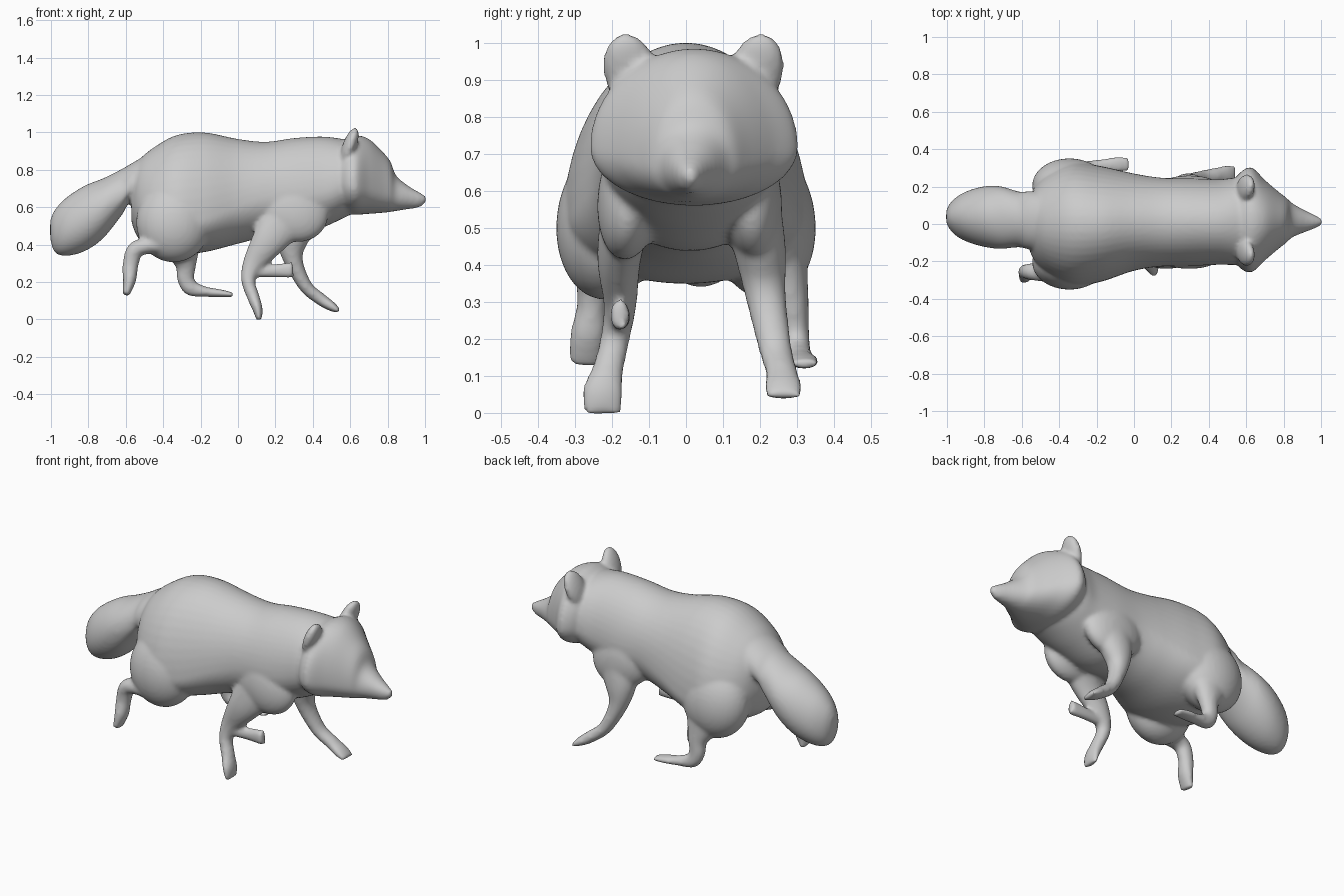
import bpy, bmesh
from math import sin, cos, pi
from mathutils import Vector, Matrix

SIDES = 48
bm = bmesh.new()


def smooth_path(points, steps=6):
    """Catmull-Rom interpolation of every component of the points."""
    pts = [points[0]] + list(points) + [points[-1]]
    out = []
    for i in range(1, len(pts) - 2):
        for k in range(steps):
            t = k / steps
            out.append([0.5 * (2 * b + (c - a) * t + (2 * a - 5 * b + 4 * c - d) * t * t
                               + (3 * b - a - 3 * c + d) * t ** 3)
                        for a, b, c, d in zip(*pts[i - 1:i + 3])])
    out.append(list(points[-1]))
    return out


def skin(rings):
    """Bridge closed rings and cap both ends."""
    loops = [[bm.verts.new(p) for p in r] for r in rings]
    for a, b in zip(loops, loops[1:]):
        for i in range(SIDES):
            j = (i + 1) % SIDES
            bm.faces.new((a[i], a[j], b[j], b[i]))
    bm.faces.new(loops[0][::-1])
    bm.faces.new(loops[-1])


def trunk(sections):
    """Upright rings along x: (x, y centre, z bottom, z widest, z top, half width)."""
    rings = []
    for x, y, lo, mid, hi, w in smooth_path(sections):
        ring = []
        for i in range(SIDES):
            a = 2 * pi * i / SIDES
            s = sin(a)
            ring.append((x, y + w * cos(a), mid + s * ((hi - mid) if s > 0 else (mid - lo))))
        rings.append(ring)
    skin(rings)


def limb(points):
    """Tube along a path: (x, y, z, sideways radius, fore-aft radius)."""
    path = smooth_path(points)
    pos = [Vector(p[:3]) for p in path]
    rings = []
    for i, p in enumerate(path):
        t = (pos[min(i + 1, len(pos) - 1)] - pos[max(i - 1, 0)]).normalized()
        u = (Vector((0, 1, 0)) - t * t.y).normalized()
        v = t.cross(u)
        rings.append([pos[i] + u * p[3] * cos(2 * pi * k / SIDES) + v * p[4] * sin(2 * pi * k / SIDES)
                      for k in range(SIDES)])
    skin(rings)


def ball(centre, radii, tilt=0, lean=0):
    m = (Matrix.Translation(centre) @ Matrix.Rotation(lean, 4, 'X')
         @ Matrix.Rotation(tilt, 4, 'Y') @ Matrix.Diagonal((*radii, 1)))
    bmesh.ops.create_uvsphere(bm, u_segments=32, v_segments=20, radius=1, matrix=m)


# Torso and neck
trunk([(-0.57, 0, .52, .62, .76, .11), (-0.53, 0, .43, .60, .85, .20),
       (-0.45, 0, .38, .55, .92, .28), (-0.33, 0, .35, .52, .985, .33),
       (-0.18, 0, .36, .53, 1.0, .31), (0, .01, .405, .60, .965, .26),
       (.15, .01, .44, .65, .95, .237), (.30, .01, .44, .65, .97, .235),
       (.45, .01, .49, .68, .978, .228), (.56, .015, .54, .72, .965, .23),
       (.64, .01, .58, .75, .95, .18)])

# Tail
trunk([(-0.36, .01, .70, .80, .955, .16), (-0.56, .02, .64, .72, .84, .155),
       (-0.62, .025, .56, .66, .805, .15), (-0.72, .035, .435, .60, .755, .168),
       (-0.82, .04, .365, .54, .715, .158), (-0.92, .04, .34, .49, .65, .123),
       (-0.98, .04, .36, .47, .585, .075), (-1.004, .04, .43, .48, .53, .03)])

# Head with cheek ruff and pointed snout
trunk([(.53, .02, .58, .73, .94, .21), (.575, .02, .567, .725, .965, .262),
       (.63, .022, .56, .715, .985, .28), (.70, .02, .565, .70, .965, .215),
       (.77, .02, .57, .68, .90, .155), (.815, .02, .575, .67, .845, .12),
       (.845, .02, .58, .66, .77, .092), (.91, .015, .59, .655, .715, .06),
       (.97, .012, .60, .645, .68, .034), (1.004, .012, .625, .643, .66, .015)])

# Ears, haunches and shoulders on both sides
for s in (-1, 1):
    ball((.595, .02 + s * .172, .925), (.037, .072, .107), .35, -s * .2)
    ball((-.345, s * .205, .52), (.20, .145, .215), 0, s * .12)
    ball((.29, .01 + s * .16, .59), (.20, .088, .17), .5, s * .12)

# Front leg reaching forward
limb([(.32, .17, .60, .08, .15), (.29, .20, .44, .07, .095), (.295, .215, .32, .055, .052),
      (.36, .24, .18, .045, .036), (.44, .258, .11, .043, .033), (.50, .262, .07, .052, .026),
      (.54, .262, .045, .048, .012)])

# Front leg planted below the chest, with its forward spur
limb([(.29, -.15, .60, .07, .15), (.17, -.18, .43, .06, .095), (.085, -.178, .30, .045, .06),
      (.055, -.19, .21, .04, .038), (.082, -.21, .12, .042, .033), (.105, -.225, .055, .055, .027),
      (.113, -.225, -.002, .05, .014)])
limb([(.08, -.18, .255, .025, .03), (.20, -.175, .26, .024, .036), (.295, -.18, .265, .026, .045)])

# Hind leg folded backward
limb([(-.36, -.25, .41, .08, .07), (-.48, -.255, .395, .055, .045), (-.55, -.255, .37, .045, .045),
      (-.575, -.255, .29, .04, .042), (-.58, -.265, .21, .048, .035), (-.60, -.275, .13, .045, .018)])

# Hind leg with flat forward foot
limb([(-.31, .25, .43, .08, .13), (-.28, .285, .30, .047, .06), (-.28, .295, .22, .038, .046),
      (-.25, .30, .168, .037, .042), (-.17, .31, .148, .036, .027), (-.09, .318, .14, .042, .020),
      (-.025, .322, .132, .036, .012)])

# Fuse all parts into one continuous skin
bmesh.ops.recalc_face_normals(bm, faces=bm.faces)
mesh = bpy.data.meshes.new("animal_body")
bm.to_mesh(mesh)
bm.free()
body = bpy.data.objects.new("animal_body", mesh)
bpy.context.collection.objects.link(body)
remesh = body.modifiers.new("fuse", 'REMESH')
remesh.mode = 'VOXEL'
remesh.voxel_size = 0.011
remesh.use_smooth_shade = True
relax = body.modifiers.new("relax", 'SMOOTH')
relax.factor = 0.5
relax.iterations = 7
